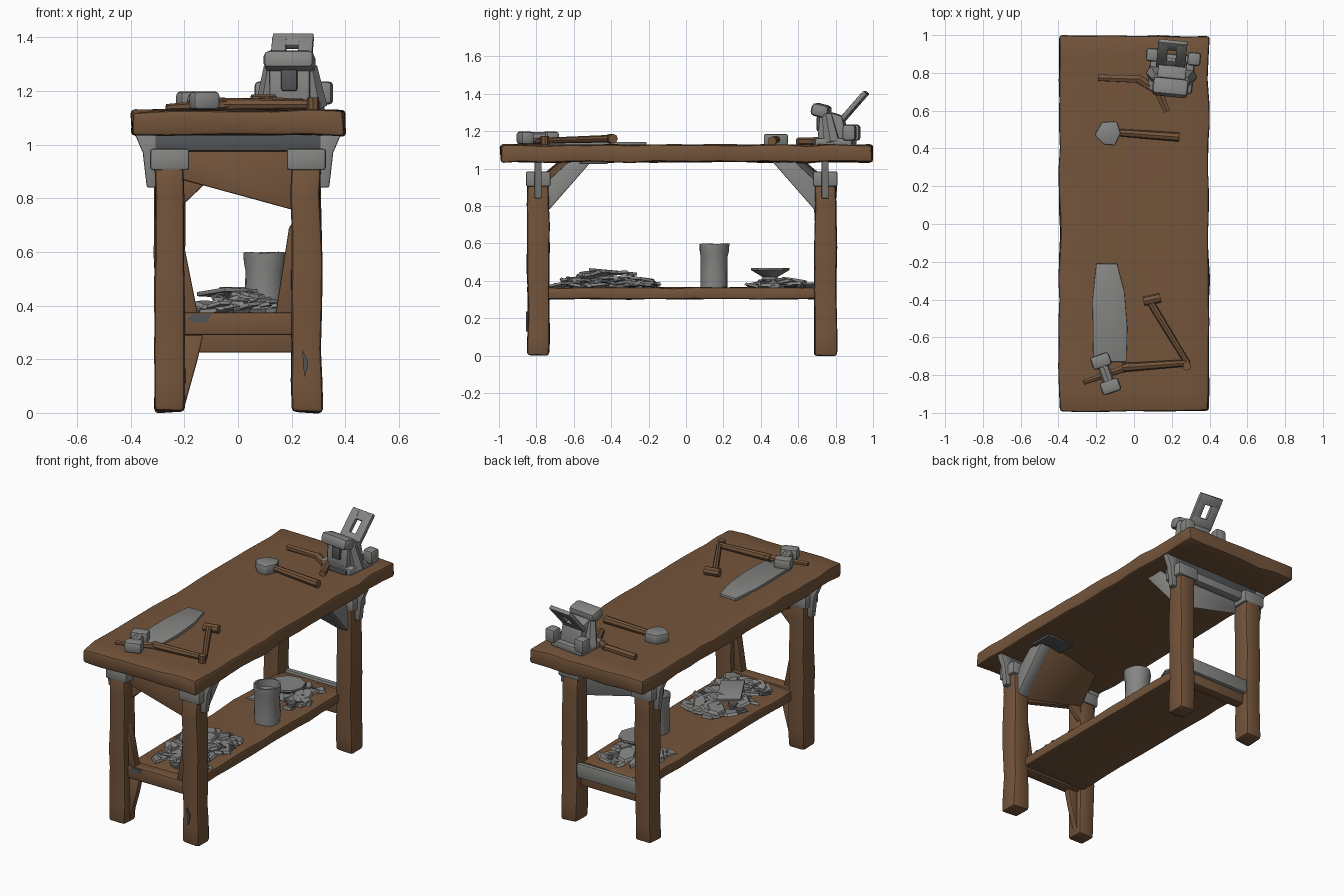
import bpy, bmesh, math, random
from mathutils import Vector, Matrix, Euler, noise

random.seed(4)
if "Cube" in bpy.data.objects:
    bpy.data.objects.remove(bpy.data.objects["Cube"])


def material(name, rgb):
    m = bpy.data.materials.new(name)
    m.use_nodes = True
    m.diffuse_color = (*rgb, 1)
    m.node_tree.nodes["Principled BSDF"].inputs["Base Color"].default_value = (*rgb, 1)
    return m


WOOD = material("brown wood", (0.175, 0.09, 0.044))
METAL = material("worn grey metal", (0.235, 0.235, 0.23))
DARK = material("dark metal", (0.085, 0.09, 0.095))


def finish(name, bm, mat, bevel=0.0, wobble=0.0, freq=6):
    """Turn a bmesh into a smooth-shaded object, optionally uneven and bevelled."""
    bmesh.ops.recalc_face_normals(bm, faces=bm.faces)
    if bevel:
        edges = [e for e in bm.edges if e.calc_face_angle(0) > 0.6]
        bmesh.ops.bevel(bm, geom=edges, offset=bevel, segments=2, profile=0.5, affect='EDGES')
    if wobble:
        for v in bm.verts:
            v.co += noise.noise_vector(v.co * freq) * wobble
    me = bpy.data.meshes.new(name)
    bm.to_mesh(me)
    bm.free()
    me.materials.append(mat)
    me.shade_smooth()
    me.set_sharp_from_angle(angle=math.radians(35))
    ob = bpy.data.objects.new(name, me)
    bpy.context.collection.objects.link(ob)
    return ob


def box(name, lo, hi, mat, rot=(0, 0, 0), bevel=0.008, cuts=(0, 0, 0), wobble=0.0, freq=6):
    """Box between two corners, with loop cuts along each axis."""
    lo, hi = Vector(lo), Vector(hi)
    size, mid = hi - lo, (lo + hi) / 2
    bm = bmesh.new()
    bmesh.ops.create_cube(bm, size=1)
    bmesh.ops.scale(bm, vec=size, verts=bm.verts)
    for axis, n in enumerate(cuts):
        for i in range(n):
            normal = Vector([a == axis for a in range(3)])
            at = normal * size[axis] * ((i + 1) / (n + 1) - 0.5)
            bmesh.ops.bisect_plane(bm, geom=bm.verts[:] + bm.edges[:] + bm.faces[:],
                                   plane_co=at, plane_no=normal)
    bmesh.ops.transform(bm, verts=bm.verts,
                        matrix=Matrix.Translation(mid) @ Euler(rot).to_matrix().to_4x4())
    return finish(name, bm, mat, bevel, wobble, freq)


def prism(name, pts, axis, start, end, mat, bevel=0.006, end_pts=None):
    """Extrude a 2D outline along x, y or z, optionally blending into another outline."""
    bm = bmesh.new()
    rings = []
    for outline, d in ((pts, start), (end_pts or pts, end)):
        ring = []
        for p in outline:
            c = list(p)
            c.insert(axis, d)
            ring.append(bm.verts.new(c))
        bm.faces.new(ring)
        rings.append(ring)
    a, b = rings
    for i in range(len(a)):
        bm.faces.new((a[i - 1], a[i], b[i], b[i - 1]))
    return finish(name, bm, mat, bevel)


def rod(name, a, b, r1, r2, mat, sides=10, wobble=0.0):
    """Tapered rod between two points."""
    a, b = Vector(a), Vector(b)
    bm = bmesh.new()
    bmesh.ops.create_cone(bm, cap_ends=True, segments=sides, radius1=r1, radius2=r2, depth=(b - a).length)
    turn = (b - a).to_track_quat('Z', 'Y').to_matrix().to_4x4()
    bmesh.ops.transform(bm, matrix=Matrix.Translation((a + b) / 2) @ turn, verts=bm.verts)
    return finish(name, bm, mat, 0, wobble, 20)


def lathe(name, profile, center, mat, sides=18, wobble=0.0):
    """Spin a radius/height profile round a vertical axis."""
    bm = bmesh.new()
    vs = [bm.verts.new((r, 0, z)) for r, z in profile]
    es = [bm.edges.new(p) for p in zip(vs, vs[1:])]
    bmesh.ops.spin(bm, geom=vs + es, cent=(0, 0, 0), axis=(0, 0, 1), angle=math.tau, steps=sides)
    bmesh.ops.remove_doubles(bm, verts=bm.verts, dist=0.0005)
    bmesh.ops.translate(bm, vec=center, verts=bm.verts)
    return finish(name, bm, mat, 0, wobble, 14)


def scraps(name, count, lo, hi, size, mat):
    """Heap of irregular thin shards, higher in the middle."""
    bm = bmesh.new()
    for i in range(count):
        u, v = random.uniform(-1, 1), random.uniform(-1, 1)
        rise = random.random() * (1 - max(abs(u), abs(v)) ** 3)
        pos = [lo[0] + (hi[0] - lo[0]) * (u + 1) / 2, lo[1] + (hi[1] - lo[1]) * (v + 1) / 2,
               lo[2] + (hi[2] - lo[2]) * rise]
        s = size * random.uniform(0.6, 1.2)
        out = bmesh.ops.create_cone(bm, cap_ends=True, segments=random.choice((4, 5, 6)),
                                    radius1=s, radius2=s * 0.85, depth=0.014)
        turn = Euler((random.uniform(-.25, .25), random.uniform(-.25, .25), random.uniform(0, 6)))
        stretch = Matrix.Diagonal((random.uniform(0.5, 0.9), 1.1, 1, 1))
        bmesh.ops.transform(bm, verts=out["verts"],
                            matrix=Matrix.Translation(pos) @ turn.to_matrix().to_4x4() @ stretch)
    return finish(name, bm, mat)


# Uneven plank top
box("table_top", (-0.395, -0.99, 1.035), (0.395, 0.995, 1.127), WOOD, bevel=0.014,
    cuts=(5, 16, 0), wobble=0.011, freq=7)
box("underside_patch", (0.12, -0.57, 1.024), (0.31, -0.42, 1.04), DARK, bevel=0.002)

# Legs with metal caps and hanging straps; a skewed brace panel joins each pair
for end, y, sy, panel_mat in (("front", -0.79, -1, WOOD), ("back", 0.745, 1, METAL)):
    for side, sx in (("left", 1), ("right", -1)):
        tag = f"{end}_{side}"
        x = 0.255 * sx
        box(tag + "_leg", (x - 0.056, y - 0.058, 0.003), (x + 0.056, y + 0.058, 0.93), WOOD,
            bevel=0.016, cuts=(0, 0, 7), wobble=0.009)
        box(tag + "_cap", (x - 0.073, y - 0.066, 0.905), (x + 0.073, y + 0.066, 0.985), METAL, bevel=0.01)
        prism(tag + "_strap", [(x + 0.05 * sx, 0.84), (0.34 * sx, 0.84), (0.355 * sx, 0.97),
                               (0.385 * sx, 1.04), (x + 0.05 * sx, 1.04)],
              1, y - 0.02, y + 0.018, METAL)
    box(end + "_hanger_bar", (-0.33, y - 0.018, 0.975), (0.33, y + 0.016, 1.045), DARK)
    inner = y - sy * 0.045
    low = [(inner, 0.765), (inner - sy * 0.245, 1.045), (inner - sy * 0.125, 1.045), (inner + sy * 0.01, 0.92)]
    high = [(inner, 0.87), (inner - sy * 0.15, 1.045), (inner - sy * 0.07, 1.045), (inner + sy * 0.02, 0.97)]
    prism(end + "_brace_panel", low, 0, 0.215, -0.215, panel_mat, end_pts=high)
    prism(end + "_left_brace", low, 0, 0.21, 0.285, METAL)

# Bars and gussets joining the legs at each end
box("back_top_bar", (-0.22, 0.72, 0.93), (0.22, 0.775, 0.985), METAL)
box("back_lower_bar", (-0.22, 0.765, 0.285), (0.22, 0.795, 0.375), METAL)
box("back_inner_bar", (-0.22, 0.70, 0.225), (0.22, 0.765, 0.36), WOOD)
box("front_lower_bar", (-0.22, -0.815, 0.29), (0.22, -0.74, 0.375), WOOD, bevel=0.01)
prism("front_apron", [(-0.21, 0.98), (0.21, 0.98), (0.21, 0.755), (-0.21, 0.87)], 1, -0.79, -0.75, WOOD)
prism("front_top_gusset", [(-0.21, 0.765), (-0.195, 0.785), (-0.10, 0.875), (-0.21, 0.9)], 1, -0.77, -0.74, WOOD)
prism("front_right_gusset", [(-0.21, 0.64), (-0.2, 0.62), (-0.15, 0.37), (-0.21, 0.37)], 1, -0.81, -0.76, WOOD)
prism("front_left_gusset", [(0.21, 0.72), (0.19, 0.69), (0.14, 0.37), (0.21, 0.37)], 1, -0.81, -0.76, WOOD)
prism("front_foot_gusset", [(-0.21, 0.29), (-0.13, 0.29), (-0.15, 0.2), (-0.2, 0.02), (-0.21, 0.02)],
      1, -0.80, -0.76, WOOD)

# Dark chips in the front wood
prism("leg_chip", [(.24, .235), (.25, .215), (.262, .19), (.25, .13), (.243, .17)], 1, -0.856, -0.848, DARK, 0)
prism("bar_chip", [(-.19, .35), (-.17, .368), (-.10, .366), (-.12, .338), (-.17, .335)], 1, -0.818, -0.81, DARK, 0)

# Lower shelf and its contents
box("shelf", (-0.225, -0.76, 0.303), (0.225, 0.74, 0.364), WOOD, bevel=0.01,
    cuts=(2, 12, 0), wobble=0.008)
scraps("front_scrap_pile", 60, (-0.12, -0.67, 0.375), (0.14, -0.17, 0.45), 0.07, METAL)
scraps("front_dark_scraps", 14, (-0.13, -0.65, 0.372), (0.15, -0.18, 0.43), 0.06, DARK)
box("leaning_scrap", (-0.11, -0.50, 0.44), (0.03, -0.28, 0.456), METAL, rot=(-0.08, 0.05, 0.5), bevel=0.003)
scraps("back_scrap_pile", 24, (-0.13, 0.36, 0.372), (0.14, 0.65, 0.42), 0.065, METAL)
scraps("back_dark_scraps", 8, (-0.13, 0.36, 0.372), (0.15, 0.63, 0.41), 0.06, DARK)
lathe("scrap_dish", [(0, .38), (.06, .38), (.04, .42), (.105, .458), (.105, .47), (0, .47)],
      (0.03, 0.45, 0), METAL, 9)
lathe("pail", [(0, .365), (.074, .365), (.074, .42), (.073, .53), (.079, .56), (.08, .598),
               (.07, .598), (.066, .55), (0, .54)], (0.1, 0.15, 0), METAL, 16, 0.006)

# Vice: base, body, jaw head, slotted plate and clamp knobs
vice = [
    box("vice_base", (0.08, 0.70, 1.12), (0.315, 0.90, 1.165), METAL, bevel=0.012),
    box("vice_foot", (0.11, 0.685, 1.12), (0.29, 0.72, 1.155), DARK, bevel=0.006),
    prism("vice_body", [(0.71, 1.15), (0.87, 1.15), (0.84, 1.28), (0.78, 1.30), (0.72, 1.28)],
          0, 0.125, 0.275, METAL),
    box("vice_jaw_head", (0.105, 0.675, 1.275), (0.295, 0.77, 1.345), METAL, rot=(-0.25, 0, 0), bevel=0.022),
    box("vice_front_jaw", (0.17, 0.70, 1.20), (0.23, 0.74, 1.28), DARK),
]
for s in (-1, 1):
    c = 0.2 + 0.11 * s
    vice.append(box("vice_knob", (c - 0.035, 0.85, 1.15), (c + 0.035, 0.92, 1.235), METAL, bevel=0.015))
    vice.append(rod("vice_cheek", (c - .02 * s, 0.79, 1.14), (c - .04 * s, 0.76, 1.29), 0.045, 0.03, METAL, 6))
    vice.append(box("vice_plate_rail", (0.19 + 0.05 * s - 0.027, 0.81, 1.32), (0.19 + 0.05 * s + 0.027, 0.985, 1.345),
                    METAL, rot=(0.85, 0, 0), bevel=0.003))
for y, z in ((0.851, 1.278), (0.945, 1.385)):
    vice.append(box("vice_plate_bridge", (0.114, y - 0.03, z - 0.012), (0.266, y + 0.03, z + 0.012),
                    METAL, rot=(0.85, 0, 0), bevel=0.003))
pivot = Vector((0.2, 0.8, 0))
for ob in vice:
    ob.data.transform(Matrix.Translation(pivot) @ Matrix.Rotation(-0.1, 4, 'Z') @ Matrix.Translation(-pivot))

# Mallet and broken stick near the vice
rod("mallet_handle", (-0.1, 0.485, 1.155), (0.24, 0.46, 1.148), 0.02, 0.024, WOOD, 8)
prism("mallet_head", [(-.21, .47), (-.17, .54), (-.09, .545), (-.07, .48), (-.10, .415), (-.16, .42)],
      2, 1.125, 1.185, METAL, 0.01)
rod("stick_long", (-0.19, 0.775, 1.145), (0.03, 0.765, 1.15), 0.018, 0.02, WOOD, 6, 0.006)
rod("stick_middle", (0.02, 0.77, 1.15), (0.13, 0.70, 1.145), 0.022, 0.018, WOOD, 6, 0.006)
rod("stick_end", (0.12, 0.72, 1.145), (0.175, 0.595, 1.145), 0.024, 0.02, WOOD, 6)

# Blade, double-ended hammer head and jointed wooden handle at the front
prism("blade", [(-.20, -.21), (-.09, -.21), (-.05, -.36), (-.035, -.55), (-.04, -.73), (-.215, -.73),
                (-.22, -.40)], 2, 1.12, 1.143, METAL, 0.003)
rod("hammer_neck", (-0.175, -0.72, 1.165), (-0.125, -0.86, 1.165), 0.03, 0.03, METAL, 8)
for n, (x, y) in enumerate(((-0.175, -0.725), (-0.125, -0.86))):
    box(f"hammer_face_{n}", (x - 0.052, y - 0.036, 1.13), (x + 0.052, y + 0.036, 1.198), METAL,
        rot=(0, 0, 0.33), bevel=0.016)
rod("handle_grip", (-0.27, -0.84, 1.14), (-0.02, -0.755, 1.15), 0.012, 0.02, WOOD, 6, 0.006)
rod("handle_arm", (-0.06, -0.76, 1.15), (0.29, -0.735, 1.15), 0.024, 0.018, WOOD, 8)
rod("handle_hinge", (0.28, -0.755, 1.12), (0.28, -0.755, 1.175), 0.022, 0.022, WOOD, 8)
rod("handle_link", (0.285, -0.74, 1.15), (0.09, -0.42, 1.16), 0.016, 0.02, WOOD, 8)
rod("handle_knob", (0.05, -0.41, 1.16), (0.14, -0.39, 1.16), 0.026, 0.026, WOOD, 8)
